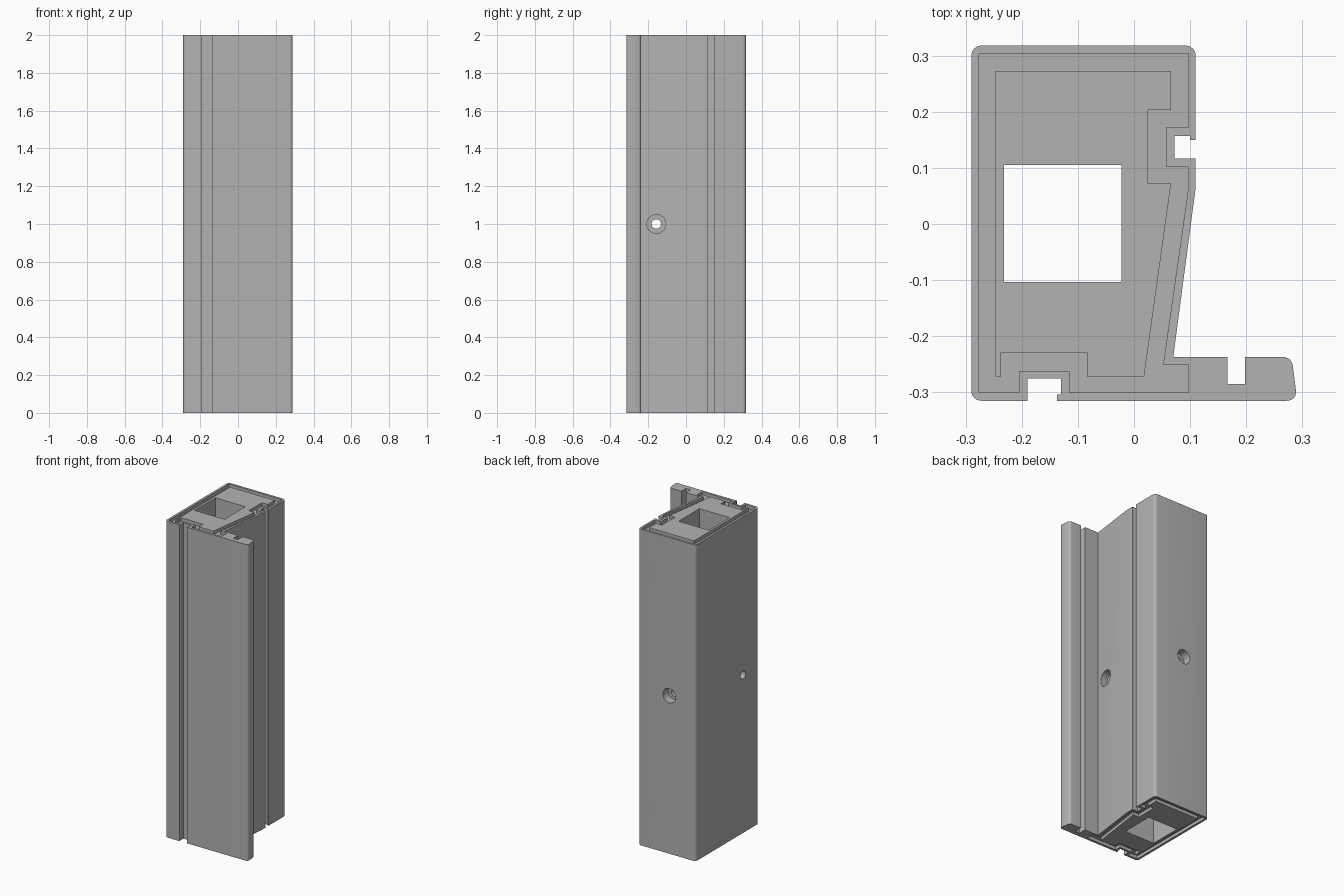
import bpy, bmesh, math
from mathutils import Vector

if "Cube" in bpy.data.objects:
    bpy.data.objects.remove(bpy.data.objects["Cube"])

HEIGHT = 2.0
RECESS = 0.02

grey = bpy.data.materials.new("plain grey")
grey.use_nodes = True
grey.diffuse_color = (0.45, 0.45, 0.45, 1)
grey.node_tree.nodes["Principled BSDF"].inputs["Base Color"].default_value = (0.45, 0.45, 0.45, 1)


def rounded(points, steps=6):
    """Expand (x, y, radius) corners into arcs; plain (x, y) stay sharp."""
    out = []
    for i, p in enumerate(points):
        c = Vector(p[:2])
        if len(p) == 2:
            out.append(c)
            continue
        a = c + (Vector(points[i - 1][:2]) - c).normalized() * p[2]
        b = c + (Vector(points[(i + 1) % len(points)][:2]) - c).normalized() * p[2]
        for s in range(steps + 1):
            t = s / steps
            # rational quadratic, a circular arc at right angles
            w = (1 - t) ** 2, math.sqrt(2) * t * (1 - t), t ** 2
            out.append((a * w[0] + c * w[1] + b * w[2]) / sum(w))
    return out


def extrusion(name, loops, z0, z1):
    """Extrude an outline with optional inner loops as holes."""
    curve = bpy.data.curves.new(name, 'CURVE')
    curve.dimensions = '2D'
    curve.fill_mode = 'BOTH'
    curve.extrude = (z1 - z0) / 2
    for loop in loops:
        spline = curve.splines.new('POLY')
        spline.points.add(len(loop) - 1)
        for point, co in zip(spline.points, loop):
            point.co = (co[0], co[1], 0, 1)
        spline.use_cyclic_u = True
    temp = bpy.data.objects.new(name + " curve", curve)
    bpy.context.collection.objects.link(temp)
    bpy.context.view_layer.update()
    mesh = bpy.data.meshes.new_from_object(temp.evaluated_get(bpy.context.evaluated_depsgraph_get()))
    bpy.data.objects.remove(temp)
    bm = bmesh.new()
    bm.from_mesh(mesh)
    bmesh.ops.remove_doubles(bm, verts=bm.verts, dist=0.0001)
    bmesh.ops.recalc_face_normals(bm, faces=bm.faces)
    bmesh.ops.translate(bm, verts=bm.verts, vec=(0, 0, (z0 + z1) / 2))
    bm.to_mesh(mesh)
    bm.free()
    mesh.name = name
    mesh.materials.clear()
    mesh.materials.append(grey)
    obj = bpy.data.objects.new(name, mesh)
    bpy.context.collection.objects.link(obj)
    return obj


def cutter(name, start, end, radius):
    """Round cutter running between two points."""
    start, end = Vector(start), Vector(end)
    bpy.ops.mesh.primitive_cylinder_add(vertices=32, radius=radius, depth=(end - start).length,
                                        location=(start + end) / 2)
    obj = bpy.context.object
    obj.name = name
    obj.rotation_euler = (end - start).to_track_quat('Z', 'Y').to_euler()
    obj.data.materials.append(grey)
    obj.hide_render = True
    return obj


# Outer cladding section with its grooves and the front flange
outer = rounded([
    (-0.29, 0.318, 0.018), (0.11, 0.318, 0.018),
    (0.11, 0.15), (0.1, 0.15), (0.1, 0.157), (0.072, 0.157), (0.072, 0.117), (0.11, 0.117),
    (0.11, 0.065), (0.07, -0.237),
    (0.167, -0.237), (0.167, -0.285), (0.198, -0.285), (0.198, -0.237),
    (0.281, -0.237, 0.015), (0.291, -0.315, 0.018),
    (-0.137, -0.315), (-0.137, -0.304), (-0.13, -0.304), (-0.13, -0.275),
    (-0.19, -0.275), (-0.19, -0.315), (-0.29, -0.315, 0.018)])

# Inside face of the cladding
lining = [(-0.276, 0.304), (0.097, 0.304), (0.097, 0.172), (0.057, 0.172), (0.057, 0.102),
          (0.097, 0.102), (0.097, 0.065), (0.052, -0.25), (0.097, -0.25), (0.097, -0.3),
          (-0.115, -0.3), (-0.115, -0.262), (-0.205, -0.262), (-0.205, -0.3), (-0.276, -0.3)]

# Core section and its square channel
core_edge = [(-0.247, 0.273), (0.066, 0.273), (0.066, 0.203), (0.025, 0.203), (0.025, 0.072),
             (0.066, 0.072), (0.018, -0.272), (-0.084, -0.272), (-0.084, -0.229),
             (-0.237, -0.229), (-0.237, -0.272), (-0.247, -0.272)]
channel = [(-0.232, 0.105), (-0.022, 0.105), (-0.022, -0.103), (-0.232, -0.103)]

parts = [
    extrusion("cladding", [outer, lining], 0, HEIGHT),
    extrusion("infill", [lining, core_edge], RECESS, HEIGHT - RECESS),
    extrusion("core", [core_edge, channel], 0, HEIGHT),
]

# Screw holes: one right through the side, one from the back into the channel
mid = HEIGHT / 2
cutters = [
    cutter("side_hole_cutter", (-0.4, -0.157, mid), (0.4, -0.157, mid), 0.025),
    cutter("side_counterbore_cutter", (0.03, -0.157, mid), (0.4, -0.157, mid), 0.05),
    cutter("back_hole_cutter", (-0.106, 0, mid), (-0.106, 0.4, mid), 0.025),
    cutter("back_counterbore_cutter", (-0.106, 0.265, mid), (-0.106, 0.4, mid), 0.045),
]
for part in parts:
    for tool in cutters:
        mod = part.modifiers.new(tool.name, 'BOOLEAN')
        mod.operation = 'DIFFERENCE'
        mod.solver = 'EXACT'
        mod.object = tool
    # Bake the holes in so the cutters can go
    bpy.context.view_layer.update()
    baked = bpy.data.meshes.new_from_object(part.evaluated_get(bpy.context.evaluated_depsgraph_get()))
    part.modifiers.clear()
    part.data = baked
for tool in cutters:
    bpy.data.objects.remove(tool)

# Smooth the rounded edges and hole walls
bpy.ops.object.select_all(action='DESELECT')
for part in parts:
    part.select_set(True)
bpy.context.view_layer.objects.active = parts[0]
bpy.ops.object.shade_smooth_by_angle(angle=math.radians(30))
